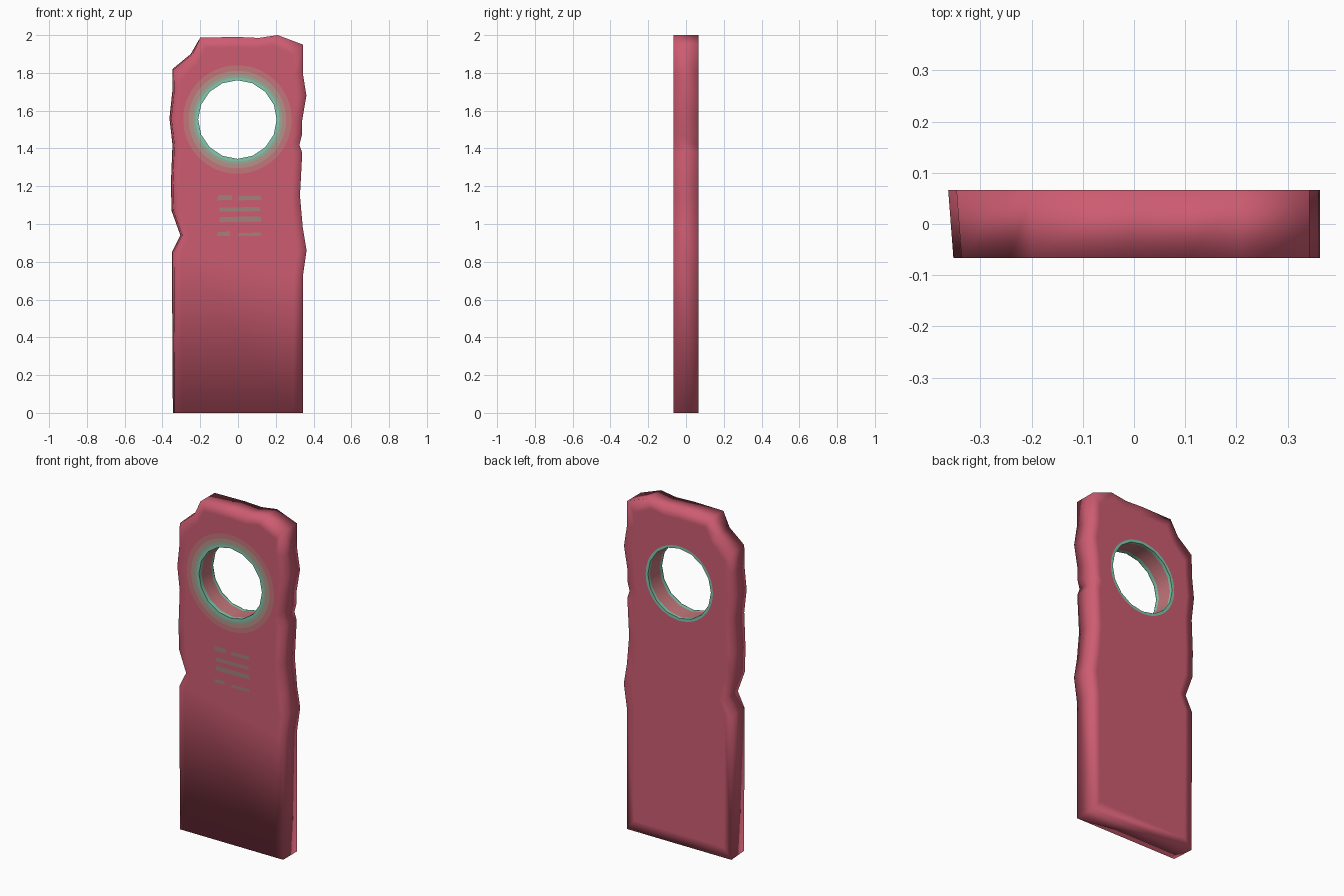
import bpy, bmesh, math

if "Cube" in bpy.data.objects:
    bpy.data.objects.remove(bpy.data.objects["Cube"])

FRONT, BACK = -0.066, 0.066
HX, HZ, HR, HN = -0.003, 1.553, 0.208, 16   # round hole


def material(name, rgb):
    m = bpy.data.materials.new(name)
    m.diffuse_color = (*rgb, 1)
    m.use_nodes = True
    m.node_tree.nodes["Principled BSDF"].inputs["Base Color"].default_value = m.diffuse_color
    return m


red = material("rose red", (0.61, 0.107, 0.165))
teal = material("pale teal", (0.22, 0.58, 0.41))
sage = material("grey sage", (0.32, 0.40, 0.31))
taupe = material("taupe", (0.45, 0.29, 0.25))
dusty = material("dusty pink", (0.55, 0.18, 0.195))
worn = material("worn brown grey", (0.37, 0.22, 0.20))


def finish(bm, name, mats):
    me = bpy.data.meshes.new(name)
    bm.to_mesh(me)
    bm.free()
    for m in mats:
        me.materials.append(m)
    ob = bpy.data.objects.new(name, me)
    bpy.context.collection.objects.link(ob)
    return ob


# Chipped silhouette, from bottom left up and round to bottom right
outline = [(-.345, 0), (-.35, .85), (-.305, .94), (-.352, 1.07), (-.355, 1.22),
           (-.347, 1.42), (-.363, 1.56), (-.348, 1.70), (-.347, 1.82),
           (-.25, 1.90), (-.20, 1.987), (0, 1.99), (.11, 1.985), (.21, 2.0),
           (.343, 1.95), (.343, 1.80), (.362, 1.68), (.34, 1.55),
           (.338, 1.47), (.325, 1.42), (.34, 1.375), (.328, 1.15),
           (.343, .98), (.363, .86), (.343, .72), (.343, 0)]
LEFT, RIGHT = 2, 22      # points joined by the cross edge on the front


def inset(x, z, floor):
    return x * 0.86, max(floor, z - 0.055 if z > 1.8 else z)


def strip(bm, a, b, mat=0):
    n = len(a)
    for i in range(n):
        j = (i + 1) % n
        bm.faces.new((a[i], a[j], b[j], b[i])).material_index = mat


def edges_of(bm, loop):
    out = []
    for i, v in enumerate(loop):
        w = loop[(i + 1) % len(loop)]
        out.append(bm.edges.get((v, w)) or bm.edges.new((v, w)))
    return out


# Slab with hole
bm = bmesh.new()
shift = lambda x: x + 0.01 if x < -0.22 else x     # left edge leans slightly
f_out = [bm.verts.new((shift(x), FRONT, z)) for x, z in outline]
b_out = [bm.verts.new((x, BACK, z)) for x, z in outline]


def inner_loop(y, floor):
    return [bm.verts.new((p[0], y, p[1])) for p in (inset(x, z, floor) for x, z in outline)]


f_in, b_in = inner_loop(FRONT, 0), inner_loop(BACK, 0.06)
strip(bm, f_out, b_out)
strip(bm, b_out, b_in)
for i in range(len(outline) - 1):                   # front border, open at the base
    bm.faces.new((f_out[i], f_out[i + 1], f_in[i + 1], f_in[i]))
# the base face takes in the front inner corners
base = bm.edges.get((f_out[0], f_out[-1]))
bottom = base.link_faces[0]
bm.faces.remove(bottom)
bm.faces.new((f_out[0], f_in[0], f_in[-1], f_out[-1], b_out[-1], b_out[0]))
bm.edges.remove(base)

# Hole wall in three bands: teal lips, dusty middle
rings = []
for y in (FRONT, FRONT + 0.022, BACK - 0.018, BACK):
    rings.append([bm.verts.new((HX + HR * math.cos(k * math.tau / HN), y,
                                HZ + HR * math.sin(k * math.tau / HN))) for k in range(HN)])
for k, mat in enumerate((1, 2, 1)):
    strip(bm, rings[k], rings[k + 1], mat)

# Front and back faces
bm.faces.new(f_in[:LEFT + 1] + f_in[RIGHT:])
for loop, ring, n in ((f_in[LEFT:RIGHT + 1], rings[0], -1), (b_in, rings[3], 1)):
    bmesh.ops.triangle_fill(bm, edges=edges_of(bm, loop) + edges_of(bm, ring),
                            use_beauty=True, use_dissolve=False, normal=(0, n, 0))
bmesh.ops.recalc_face_normals(bm, faces=bm.faces[:])
for f in bm.faces:
    f.smooth = True
for ring in (rings[0], rings[3]):                   # crisp hole rim
    for e in edges_of(bm, ring):
        e.smooth = False
finish(bm, "tag_slab", [red, teal, dusty])


# Painted rings round the hole
def hole_radius(a):
    step = math.tau / HN
    return HR * math.cos(step / 2) / math.cos(a % step - step / 2)


def painted_rings(name, y, widths, mats):
    bm = bmesh.new()
    n = HN * 4
    ang = [k * math.tau / n for k in range(n)]
    loops = []
    for w in [None] + widths:
        rad = [hole_radius(a) if w is None else w for a in ang]
        loops.append([bm.verts.new((HX + r * math.cos(a), y, HZ + r * math.sin(a)))
                      for r, a in zip(rad, ang)])
    for k in range(len(widths)):
        strip(bm, loops[k], loops[k + 1], k)
    for f in bm.faces:
        f.normal_update()
        if f.normal.y * y < 0:
            f.normal_flip()
    finish(bm, name, mats)


painted_rings("front_hole_paint", FRONT - 0.0015, [.222, .236, .258, .287],
              [teal, sage, taupe, dusty])
painted_rings("back_hole_paint", BACK + 0.0015, [.221], [teal])

# Plain worn streaks below the hole
bm = bmesh.new()
for x0, x1, z0, z1 in ((-.11, -.03, 1.125, 1.155), (.0, .125, 1.125, 1.15),
                       (-.10, .12, 1.065, 1.09), (-.10, .125, 1.01, 1.04),
                       (-.11, -.04, .935, .96), (.0, .125, .935, .955)):
    y = FRONT - 0.0015
    bm.faces.new([bm.verts.new(p) for p in ((x0, y, z0), (x1, y, z0 + .003),
                                            (x1 - .006, y, z1), (x0 + .004, y, z1 - .003))])
finish(bm, "worn_streaks", [worn])
